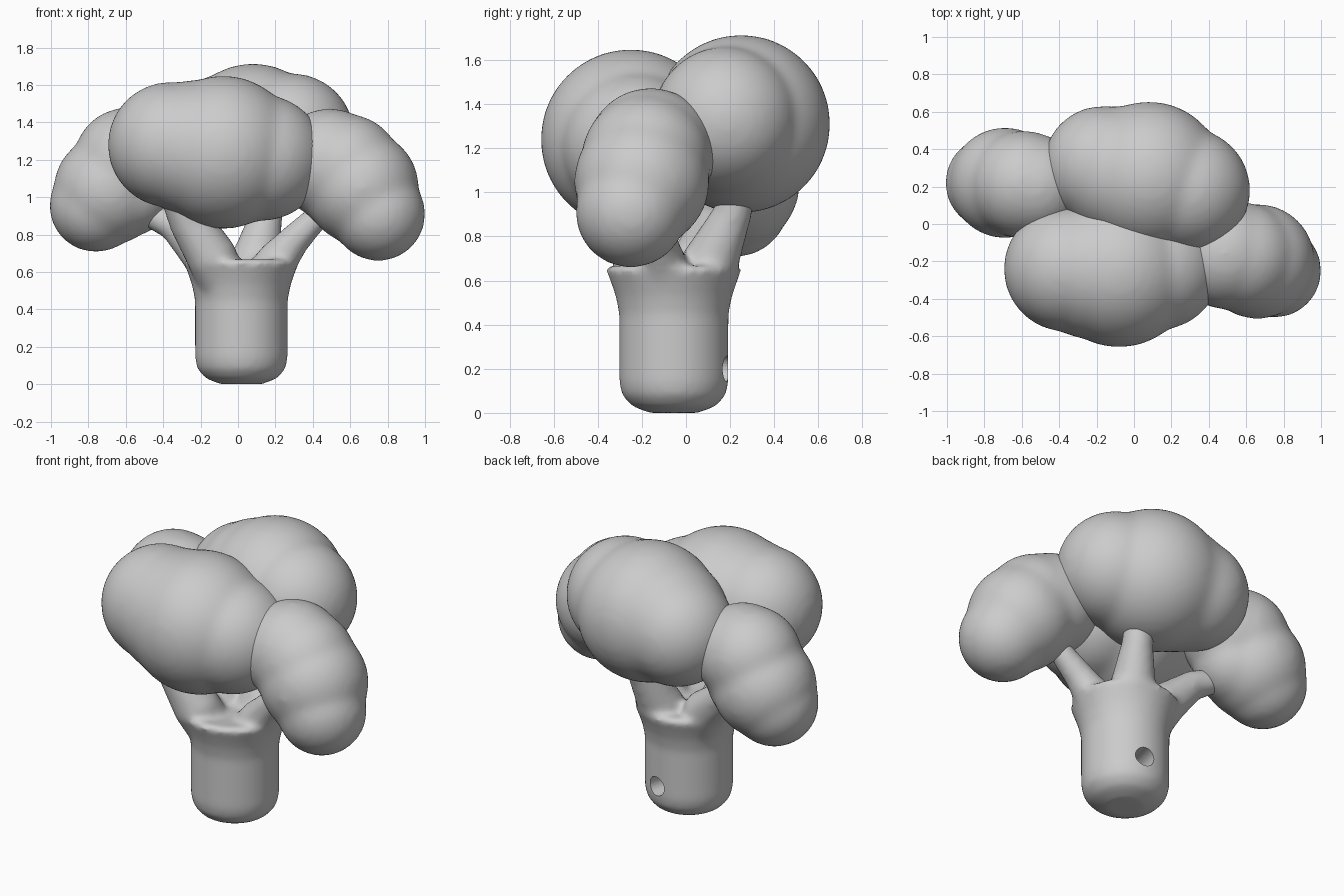
import bpy, bmesh, math
from mathutils import Vector, Matrix

if "Cube" in bpy.data.objects:
    bpy.data.objects.remove(bpy.data.objects["Cube"])

def finish(name, bm, voxel=0.022, smooth=16):
    """Turn overlapping solids into one fused, softly blended object."""
    me = bpy.data.meshes.new(name)
    bmesh.ops.recalc_face_normals(bm, faces=bm.faces)
    bm.to_mesh(me)
    bm.free()
    ob = bpy.data.objects.new(name, me)
    bpy.context.collection.objects.link(ob)
    r = ob.modifiers.new("fuse", 'REMESH')
    r.mode = 'VOXEL'
    r.voxel_size = voxel
    r.use_smooth_shade = True
    s = ob.modifiers.new("soften", 'SMOOTH')
    s.factor = 0.5
    s.iterations = smooth
    return ob

def ball(bm, p, r):
    bmesh.ops.create_icosphere(bm, subdivisions=4, radius=r, matrix=Matrix.Translation(p))

def cone(bm, a, b, r1, r2, seg=24):
    a, b = Vector(a), Vector(b)
    d = b - a
    m = Matrix.Translation((a + b) / 2) @ d.to_track_quat('Z', 'Y').to_matrix().to_4x4()
    bmesh.ops.create_cone(bm, cap_ends=True, segments=seg, radius1=r1, radius2=r2,
                          depth=d.length, matrix=m)

def floret(name, balls):
    bm = bmesh.new()
    for x, y, z, r in balls:
        ball(bm, (x, y, z), r)
    return finish(name, bm)

def branch(bm, pts):
    """Bent, tapering limb: cones with ball joints."""
    for a, b in zip(pts, pts[1:]):
        cone(bm, a[:3], b[:3], a[3], b[3])
        ball(bm, a[:3], a[3])

# florets: clusters of blended balls
floret("front_floret", [(-0.36, -0.24, 1.28, 0.337), (-0.22, -0.25, 1.26, 0.367),
                        (-0.08, -0.25, 1.24, 0.41), (0.13, -0.23, 1.21, 0.337),
                        (0.19, -0.2, 1.17, 0.265)])
floret("back_floret", [(-0.165, 0.31, 1.28, 0.322), (-0.05, 0.27, 1.30, 0.362),
                       (0.08, 0.25, 1.31, 0.405), (0.29, 0.18, 1.33, 0.332)])
floret("left_floret", [(-0.53, 0.20, 1.20, 0.28), (-0.59, 0.21, 1.19, 0.29),
                       (-0.69, 0.22, 1.04, 0.297), (-0.76, 0.22, 0.955, 0.25),
                       (-0.57, 0.20, 1.03, 0.235)])
floret("right_floret", [(0.49, -0.16, 1.18, 0.295), (0.58, -0.18, 1.15, 0.295),
                        (0.66, -0.20, 1.05, 0.308), (0.75, -0.25, 0.91, 0.252),
                        (0.56, -0.20, 1.05, 0.235)])

# stem: turned profile flaring at the top, plus four branches
CX, CY = 0.018, -0.055
SEG = 48
bm = bmesh.new()
profile = [(0.11, 0), (0.19, 0.03), (0.235, 0.08), (0.248, 0.14), (0.248, 0.45),
           (0.264, 0.53), (0.288, 0.60), (0.308, 0.65), (0.285, 0.67), (0.12, 0.655)]
rings = [[bm.verts.new((CX + r * math.cos(2 * math.pi * i / SEG),
                        CY + r * math.sin(2 * math.pi * i / SEG), z))
          for i in range(SEG)] for r, z in profile]
for lo, hi in zip(rings, rings[1:]):
    for i in range(SEG):
        j = (i + 1) % SEG
        bm.faces.new((lo[i], lo[j], hi[j], hi[i]))
bm.faces.new(rings[0][::-1])
bm.faces.new(rings[-1])
branch(bm, [(-0.07, -0.14, 0.52, 0.13), (-0.14, -0.20, 0.68, 0.135),
            (-0.25, -0.22, 0.86, 0.115), (-0.31, -0.24, 1.02, 0.11)])
branch(bm, [(0.06, 0.03, 0.52, 0.13), (0.10, 0.11, 0.68, 0.13),
            (0.15, 0.21, 0.9, 0.088), (0.17, 0.25, 1.08, 0.08)])
branch(bm, [(-0.08, 0.0, 0.52, 0.13), (-0.17, 0.05, 0.68, 0.125),
            (-0.34, 0.10, 0.85, 0.085), (-0.58, 0.17, 0.96, 0.06)])
branch(bm, [(0.12, -0.08, 0.52, 0.13), (0.21, -0.10, 0.66, 0.11),
            (0.30, -0.12, 0.77, 0.085), (0.44, -0.14, 0.91, 0.065),
            (0.55, -0.17, 1.02, 0.06)])
stem = finish("stem", bm, 0.018, 10)

# round hole low on the back of the stem
ang = math.radians(13)
d = Vector((math.sin(ang), math.cos(ang), 0))
c = Vector((CX, CY, 0.2))
bm = bmesh.new()
cone(bm, c + d * 0.10, c + d * 0.35, 0.058, 0.058, 32)
me = bpy.data.meshes.new("hole_cutter")
bm.to_mesh(me)
bm.free()
cutter = bpy.data.objects.new("hole_cutter", me)
bpy.context.collection.objects.link(cutter)
cutter.hide_render = True
cutter.display_type = 'WIRE'
cut = stem.modifiers.new("hole", 'BOOLEAN')
cut.operation = 'DIFFERENCE'
cut.object = cutter
cut.solver = 'EXACT'
